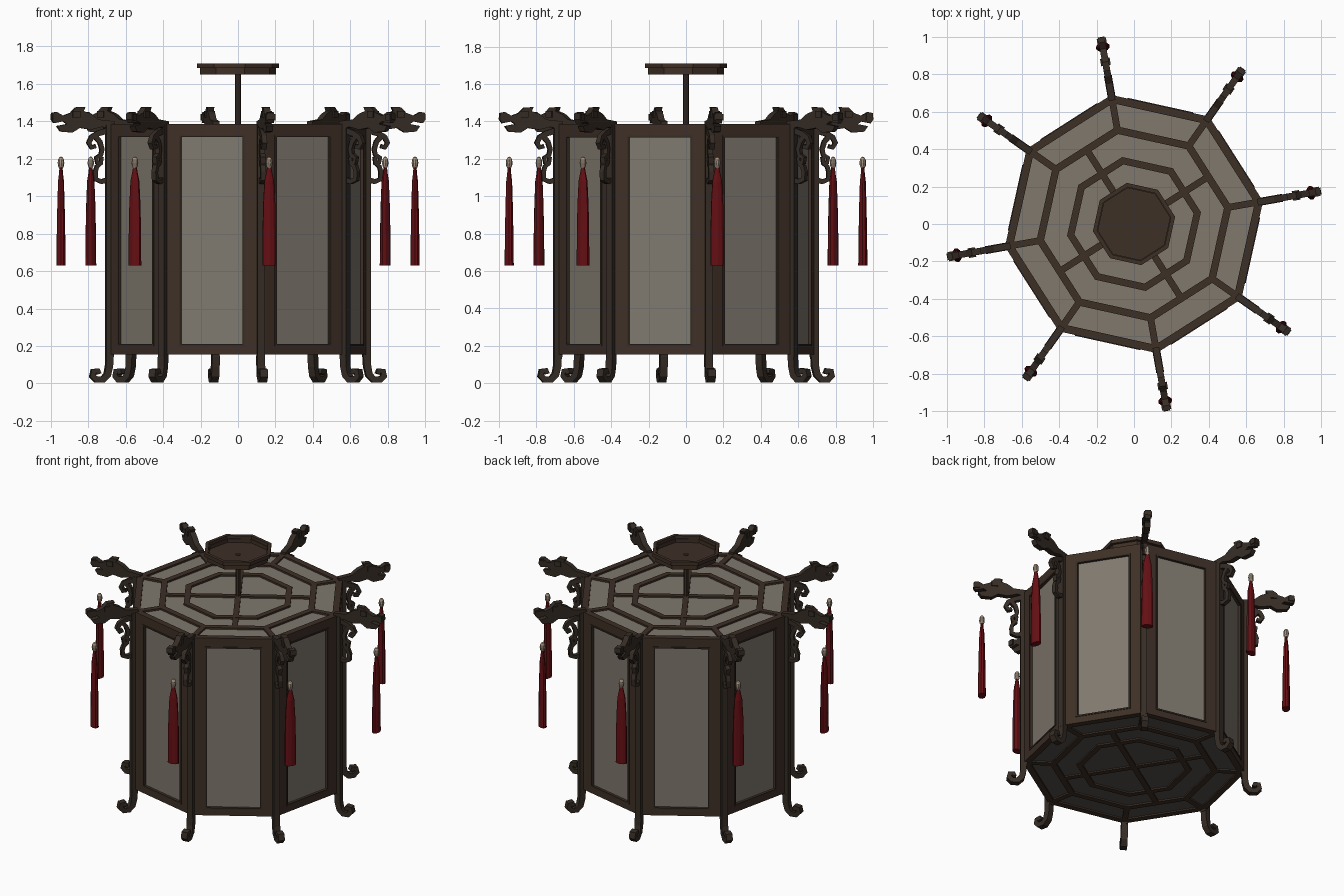
import bpy, bmesh, math
from mathutils import Matrix, Vector

cube = bpy.data.objects.get("Cube")
if cube:
    bpy.data.objects.remove(cube, do_unlink=True)

SIDES = 8
STEP = math.tau / SIDES
TURN = math.radians(10)          # direction of the first corner
R = 0.70                         # corner radius of the body
APO = R * math.cos(STEP / 2)
HALF = R * math.sin(STEP / 2)
Z0, Z1 = 0.155, 1.385


def material(name, rgb):
    m = bpy.data.materials.new(name)
    m.use_nodes = True
    m.diffuse_color = (*rgb, 1)
    b = m.node_tree.nodes["Principled BSDF"]
    b.inputs["Base Color"].default_value = (*rgb, 1)
    b.inputs["Roughness"].default_value = 0.7
    return m


WOOD = material("brown wood", (0.048, 0.029, 0.019))
DARK = material("dark carved wood", (0.036, 0.025, 0.018))
PAPER = material("grey paper", (0.215, 0.19, 0.155))
SHADE = material("dim paper", (0.085, 0.08, 0.068))
RED = material("red silk", (0.13, 0.005, 0.007))
BEAD = material("ivory bead", (0.36, 0.28, 0.21))


def box(bm, x, y, z):
    """Box from three (low, high) ranges."""
    size = [b - a for a, b in (x, y, z)]
    mid = [(a + b) / 2 for a, b in (x, y, z)]
    bmesh.ops.create_cube(bm, size=1, matrix=Matrix.Translation(mid) @ Matrix.Diagonal((*size, 1)))


def plate(bm, outline, width):
    """Extrude an (r, z) outline sideways, centred on y = 0."""
    f = bm.faces.new([bm.verts.new((r, -width / 2, z)) for r, z in outline])
    out = bmesh.ops.extrude_face_region(bm, geom=[f])["geom"]
    bmesh.ops.translate(bm, vec=(0, width, 0), verts=[g for g in out if isinstance(g, bmesh.types.BMVert)])


def ribbon(bm, path, thick, width):
    """Flat carved strip following an (r, z) path, narrowing to its end."""
    pts = [Vector(p) for p in path]
    left, right = [], []
    for i, p in enumerate(pts):
        d = (pts[min(i + 1, len(pts) - 1)] - pts[max(i - 1, 0)]).normalized()
        n = Vector((-d.y, d.x)) * thick / 2 * (1 - 0.35 * i / len(pts))
        left.append(p + n)
        right.append(p - n)
    for i in range(len(pts) - 1):
        plate(bm, [left[i], left[i + 1], right[i + 1], right[i]], width)


def ring(bm, outer, inner, z0, z1):
    """Octagonal ring."""
    loops = []
    for r, z in ((outer, z0), (outer, z1), (inner, z1), (inner, z0)):
        loops.append([bm.verts.new((r * math.cos(TURN + i * STEP), r * math.sin(TURN + i * STEP), z))
                      for i in range(SIDES)])
    for a in range(4):
        p, q = loops[a], loops[(a + 1) % 4]
        for i in range(SIDES):
            j = (i + 1) % SIDES
            bm.faces.new((p[i], p[j], q[j], q[i]))


def disc(bm, r, z0, z1):
    """Solid octagon."""
    bmesh.ops.create_cone(bm, cap_ends=True, segments=SIDES, radius1=r, radius2=r, depth=z1 - z0,
                          matrix=Matrix.Translation((0, 0, (z0 + z1) / 2)) @ Matrix.Rotation(TURN, 4, 'Z'))


def finish(bm, name, mat, start=None):
    """Make an object; with a start angle, repeat it around the lantern."""
    bmesh.ops.recalc_face_normals(bm, faces=bm.faces)
    me = bpy.data.meshes.new(name)
    bm.to_mesh(me)
    bm.free()
    me.materials.append(mat)
    for i in range(1 if start is None else SIDES):
        ob = bpy.data.objects.new(name, me)
        bpy.context.collection.objects.link(ob)
        if start is not None:
            ob.rotation_euler.z = start + i * STEP


FACE = TURN + STEP / 2

# Side frames: stiles and rails
bm = bmesh.new()
for s in (-1, 1):
    box(bm, (APO - 0.03, APO), sorted((s * HALF, s * (HALF - 0.1))), (Z0, Z1))
for z in (Z0, Z1 - 0.07):
    box(bm, (APO - 0.03, APO), (0.1 - HALF, HALF - 0.1), (z, z + (0.055 if z == Z0 else 0.07)))
finish(bm, "side_frame", WOOD, FACE)

# Thin inner trim around each pane
bm = bmesh.new()
w = HALF - 0.1
for s in (-1, 1):
    box(bm, (APO - 0.02, APO + 0.004), sorted((s * w, s * (w + 0.012))), (0.2, 1.325))
for z in (0.2, 1.315):
    box(bm, (APO - 0.02, APO + 0.004), (-w, w), (z, z + 0.01))
finish(bm, "pane_trim", DARK, FACE)

bm = bmesh.new()
box(bm, (APO - 0.022, APO - 0.014), (-w, w), (0.2, 1.32))
finish(bm, "side_pane", PAPER, FACE)

# Top and bottom lattices
for name, z0, z1, pane, zp in (("top", 1.36, Z1, PAPER, 1.37), ("bottom", Z0, 0.18, SHADE, 0.168)):
    bm = bmesh.new()
    for outer, inner in ((R, 0.655), (0.53, 0.488), (0.363, 0.323)):
        ring(bm, outer, inner, z0, z1)
    finish(bm, name + "_rings", WOOD)
    bm = bmesh.new()
    box(bm, (0.5, 0.68), (-0.018, 0.018), (z0, z1))
    finish(bm, name + "_spoke", WOOD, TURN)
    bm = bmesh.new()
    box(bm, (0, 0.47), (-0.018, 0.018), (z0 + 0.001, z1 - 0.001))
    bmesh.ops.create_cube(bm, size=0.036, matrix=Matrix.Translation((0, 0, (z0 + z1) / 2)) @ Matrix.Diagonal((1, 1, 0.6, 1)))
    for k in range(1, 4):
        part = bmesh.new()
        box(part, (0, 0.47), (-0.018, 0.018), (z0 + 0.001, z1 - 0.001))
        part.transform(Matrix.Rotation(k * math.pi / 2, 4, 'Z'))
        tmp = bpy.data.meshes.new("bar")
        part.to_mesh(tmp)
        part.free()
        bm.from_mesh(tmp)
        bpy.data.meshes.remove(tmp)
    bm.transform(Matrix.Rotation(FACE, 4, 'Z'))
    finish(bm, name + "_cross", WOOD)
    bm = bmesh.new()
    disc(bm, R - 0.03, zp - 0.003, zp + 0.003)
    finish(bm, name + "_pane", pane)

# Corner posts running down into scrolled feet
bm = bmesh.new()
box(bm, (0.675, 0.718), (-0.02, 0.02), (0.14, 1.38))
ribbon(bm, [(0.697, 0.15), (0.70, 0.09), (0.71, 0.045), (0.735, 0.02), (0.77, 0.02),
            (0.79, 0.04), (0.785, 0.065), (0.762, 0.068), (0.757, 0.05)], 0.04, 0.042)
finish(bm, "corner_post", DARK, TURN)

# Carved beast-head arms
bm = bmesh.new()
plate(bm, [(0.67, 1.355), (0.74, 1.37), (0.80, 1.355), (0.86, 1.365), (0.90, 1.34), (0.965, 1.345),
           (0.985, 1.375), (0.93, 1.385), (0.95, 1.40), (1.0, 1.39), (1.014, 1.41), (1.012, 1.445),
           (0.985, 1.45), (0.95, 1.43), (0.91, 1.445), (0.88, 1.475), (0.83, 1.476), (0.84, 1.455),
           (0.80, 1.44), (0.76, 1.41), (0.67, 1.40)], 0.036)
box(bm, (0.975, 1.008), (-0.025, 0.025), (1.405, 1.44))
for s in (-1, 1):
    box(bm, (0.86, 0.9), sorted((s * 0.015, s * 0.026)), (1.42, 1.455))
finish(bm, "carved_arm", DARK, TURN)

# Scroll brackets below the arms
bm = bmesh.new()
ribbon(bm, [(0.71, 1.35), (0.76, 1.335), (0.795, 1.315), (0.81, 1.285), (0.795, 1.26), (0.772, 1.268)], 0.032, 0.028)
ribbon(bm, [(0.775, 1.32), (0.75, 1.29), (0.738, 1.25), (0.745, 1.22), (0.77, 1.205), (0.765, 1.18), (0.74, 1.175)], 0.028, 0.028)
ribbon(bm, [(0.70, 1.09), (0.74, 1.078), (0.772, 1.09), (0.775, 1.13), (0.765, 1.16), (0.745, 1.175), (0.74, 1.21)], 0.028, 0.028)
finish(bm, "scroll_bracket", DARK, TURN)

# Tassels: flattened skirts lofted from oval sections
bm = bmesh.new()
rows = []
for z, a, b in ((0.63, 0.025, 0.038), (0.8, 0.023, 0.037), (0.95, 0.02, 0.034),
                (1.08, 0.016, 0.027), (1.12, 0.011, 0.018), (1.16, 0.008, 0.01)):
    rows.append([bm.verts.new((0.96 + a * math.cos(t * math.tau / 10), b * math.sin(t * math.tau / 10), z))
                 for t in range(10)])
for p, q in zip(rows, rows[1:]):
    for i in range(10):
        bm.faces.new((p[i], p[i - 1], q[i - 1], q[i]))
bm.faces.new(rows[0])
bm.faces.new(rows[-1])
finish(bm, "tassel", RED, TURN)

bm = bmesh.new()
bmesh.ops.create_uvsphere(bm, u_segments=10, v_segments=6, radius=0.018,
                          matrix=Matrix.Translation((0.96, 0, 1.178)) @ Matrix.Diagonal((1, 1, 1.9, 1)))
finish(bm, "tassel_bead", BEAD, TURN)

# Hanging rod and dished ceiling plate
bm = bmesh.new()
bmesh.ops.create_cone(bm, cap_ends=True, segments=8, radius1=0.016, radius2=0.016, depth=0.3,
                      matrix=Matrix.Translation((0, 0, 1.52)))
finish(bm, "hanging_rod", WOOD)
bm = bmesh.new()
disc(bm, 0.205, 1.65, 1.665)
ring(bm, 0.205, 0.195, 1.66, 1.69)
ring(bm, 0.223, 0.2, 1.685, 1.71)
finish(bm, "ceiling_plate", WOOD)
